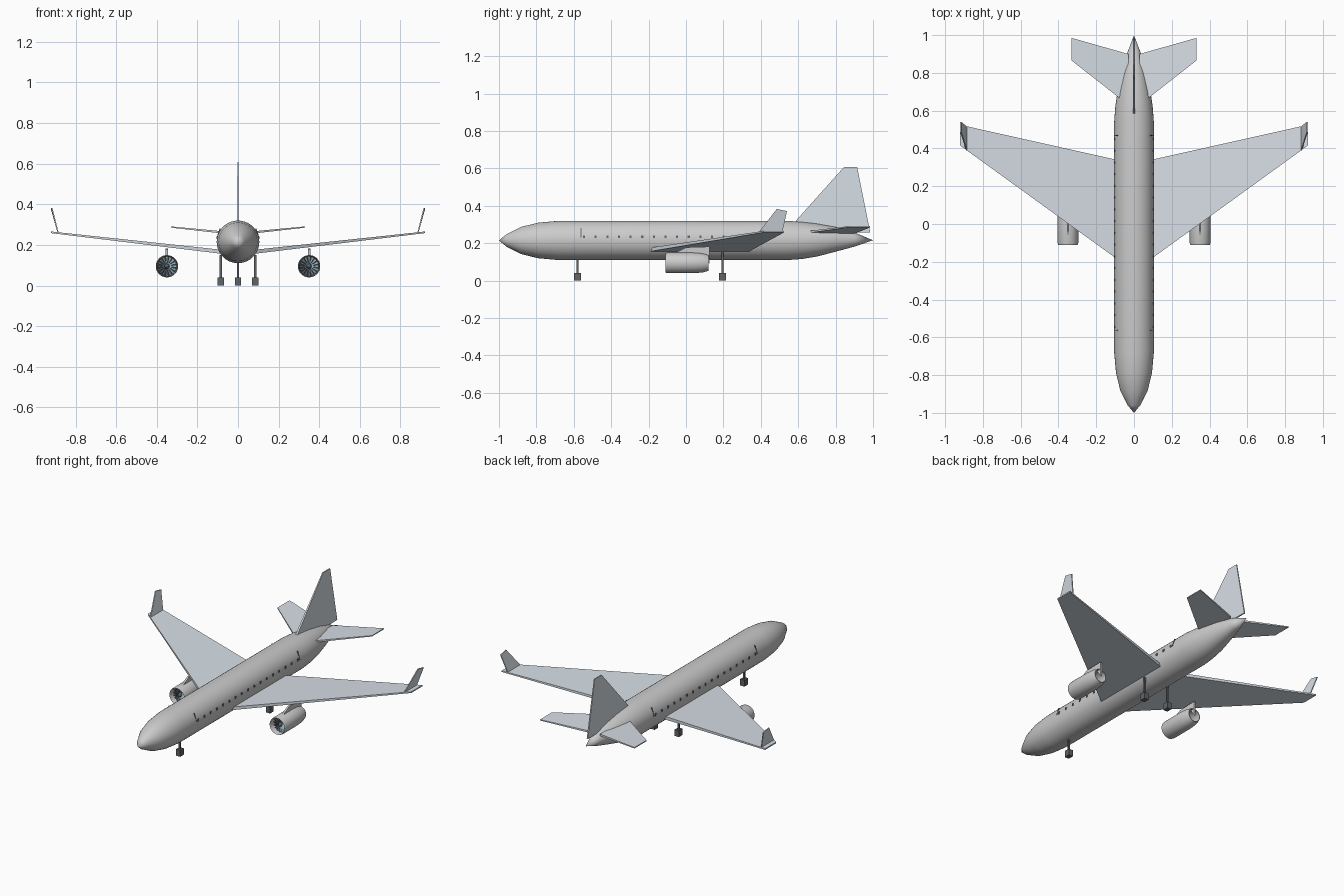
import bpy, bmesh, math
from mathutils import Vector

if "Cube" in bpy.data.objects:
    bpy.data.objects.remove(bpy.data.objects["Cube"])


def material(name, rgb):
    m = bpy.data.materials.new(name)
    m.diffuse_color = (*rgb, 1)
    m.use_nodes = True
    m.node_tree.nodes["Principled BSDF"].inputs["Base Color"].default_value = m.diffuse_color
    return m


TINT = material("pale_blue_grey", (0.68, 0.74, 0.79))
BLUE = material("fan_blue", (0.30, 0.42, 0.50))
DARK = material("dark_grey", (0.12, 0.13, 0.14))
GLASS = material("window_blue", (0.10, 0.16, 0.22))


def finish(name, bm, mat=None, smooth=False):
    bmesh.ops.recalc_face_normals(bm, faces=bm.faces)
    me = bpy.data.meshes.new(name)
    bm.to_mesh(me)
    bm.free()
    ob = bpy.data.objects.new(name, me)
    bpy.context.collection.objects.link(ob)
    if mat:
        me.materials.append(mat)
    if smooth:
        bpy.ops.object.select_all(action='DESELECT')
        ob.select_set(True)
        bpy.context.view_layer.objects.active = ob
        bpy.ops.object.shade_smooth_by_angle(angle=math.radians(35))
    return ob


def lathe(name, rings, x=0, segs=32, mat=None, closed=False):
    """Rings of (y, radius, centre z) turned about a lengthwise axis."""
    bm = bmesh.new()
    loops = []
    for y, r, z in rings:
        if r == 0:
            loops.append([bm.verts.new((x, y, z))] * segs)
        else:
            loops.append([bm.verts.new((x + r * math.cos(2 * math.pi * i / segs), y,
                                        z + r * math.sin(2 * math.pi * i / segs)))
                          for i in range(segs)])
    pairs = list(zip(loops, loops[1:]))
    if closed:
        pairs.append((loops[-1], loops[0]))
    for a, b in pairs:
        for i in range(segs):
            j = (i + 1) % segs
            bm.faces.new(list(dict.fromkeys((a[i], a[j], b[j], b[i]))))
    return finish(name, bm, mat, True)


def add_slab(bm, outline, offsets):
    """Closed plate: an outline thickened both ways by one offset per point."""
    top = [bm.verts.new(Vector(p) + Vector(o)) for p, o in zip(outline, offsets)]
    low = [bm.verts.new(Vector(p) - Vector(o)) for p, o in zip(outline, offsets)]
    bm.faces.new(top)
    bm.faces.new(low[::-1])
    n = len(top)
    for i in range(n):
        j = (i + 1) % n
        bm.faces.new((top[i], low[i], low[j], top[j]))


def slab(name, outline, offsets, mat=None):
    bm = bmesh.new()
    add_slab(bm, outline, offsets)
    return finish(name, bm, mat)


def add_box(bm, centre, size):
    vs = bmesh.ops.create_cube(bm, size=1)['verts']
    bmesh.ops.scale(bm, vec=size, verts=vs)
    bmesh.ops.translate(bm, vec=centre, verts=vs)


# fuselage
lathe("fuselage", [(-1, 0, .215), (-.96, .033, .215), (-.88, .073, .215), (-.79, .095, .215),
                   (-.68, .105, .215), (.54, .105, .215), (.62, .099, .215), (.70, .088, .217),
                   (.80, .066, .221), (.90, .038, .22), (1, 0, .216)], segs=40)

# tail fin
slab("tail_fin", [(0, .58, .312), (0, .845, .608), (0, .915, .608), (0, .985, .257), (0, .70, .257)],
     [(.006, 0, 0), (.003, 0, 0), (.003, 0, 0), (.004, 0, 0), (.006, 0, 0)], TINT)

for side, s in (("right", 1), ("left", -1)):
    # wing and winglet
    slab(side + "_wing", [(s * .07, -.20, .165), (s * .92, .415, .262),
                          (s * .92, .525, .262), (s * .07, .335, .165)],
         [(0, 0, .010), (0, 0, .004), (0, 0, .004), (0, 0, .010)], TINT)
    slab(side + "_winglet", [(s * .886, .39, .26), (s * .917, .485, .383),
                             (s * .917, .54, .372), (s * .886, .515, .26)],
         [(.003, 0, 0)] * 4, TINT)

    # tailplane
    slab(side + "_tailplane", [(s * .03, .63, .257), (s * .33, .865, .288),
                               (s * .33, .985, .288), (s * .03, .90, .257)],
         [(0, 0, .006), (0, 0, .003), (0, 0, .003), (0, 0, .006)], TINT)

    # engine nacelle
    ex, ez = s * .35, .095
    lathe(side + "_nacelle", [(y, r, ez) for y, r in
                              ((-.11, .052), (-.10, .055), (.04, .055), (.09, .051), (.12, .042),
                               (.12, .038), (.04, .048), (-.10, .048))], ex, 32, closed=True)
    # fan backing plate and spinner
    lathe(side + "_fan_core", [(-.10, 0, ez), (-.09, .007, ez), (-.075, .013, ez), (-.06, .013, ez),
                               (-.06, .049, ez), (-.05, .049, ez), (-.05, 0, ez)], ex, 32, DARK)
    # fan blades
    bm = bmesh.new()
    for i in range(16):
        a = 2 * math.pi * i / 16
        pts = []
        for r, da, y in ((.011, -.2, -.078), (.048, -.15, -.08), (.048, .15, -.068), (.011, .2, -.07)):
            pts.append((ex + r * math.cos(a + da), y, ez + r * math.sin(a + da)))
        add_slab(bm, pts, [(0, .001, 0)] * 4)
    finish(side + "_fan_blades", bm, BLUE)
    # pylon
    slab(side + "_pylon", [(ex, -.06, .147), (ex, .0, .178), (ex, .125, .182),
                           (ex, .125, .09), (ex, .09, .142)], [(.006, 0, 0)] * 5)

    # cabin windows and door lines
    bm = bmesh.new()
    for i in range(17):
        add_box(bm, (s * .1035, -.545 + i * .0622, .235), (.006, .011, .014))
    finish(side + "_windows", bm, GLASS)
    bm = bmesh.new()
    for y in (-.562, .468):
        add_slab(bm, [(s * .104, y - .002, .23), (s * .104, y + .002, .23),
                      (s * .088, y + .002, .28), (s * .088, y - .002, .28)], [(.003, 0, 0)] * 4)
    finish(side + "_door_lines", bm, DARK)

# landing gear
for name, x, y in (("nose_gear", 0, -.58), ("right_main_gear", .085, .195), ("left_main_gear", -.085, .195)):
    bm = bmesh.new()
    add_box(bm, (x, y, .09 if x else .08), (.01, .01, .12 if x else .10))
    add_box(bm, (x, y, .02), (.03, .036, .04))
    finish(name, bm, DARK)
